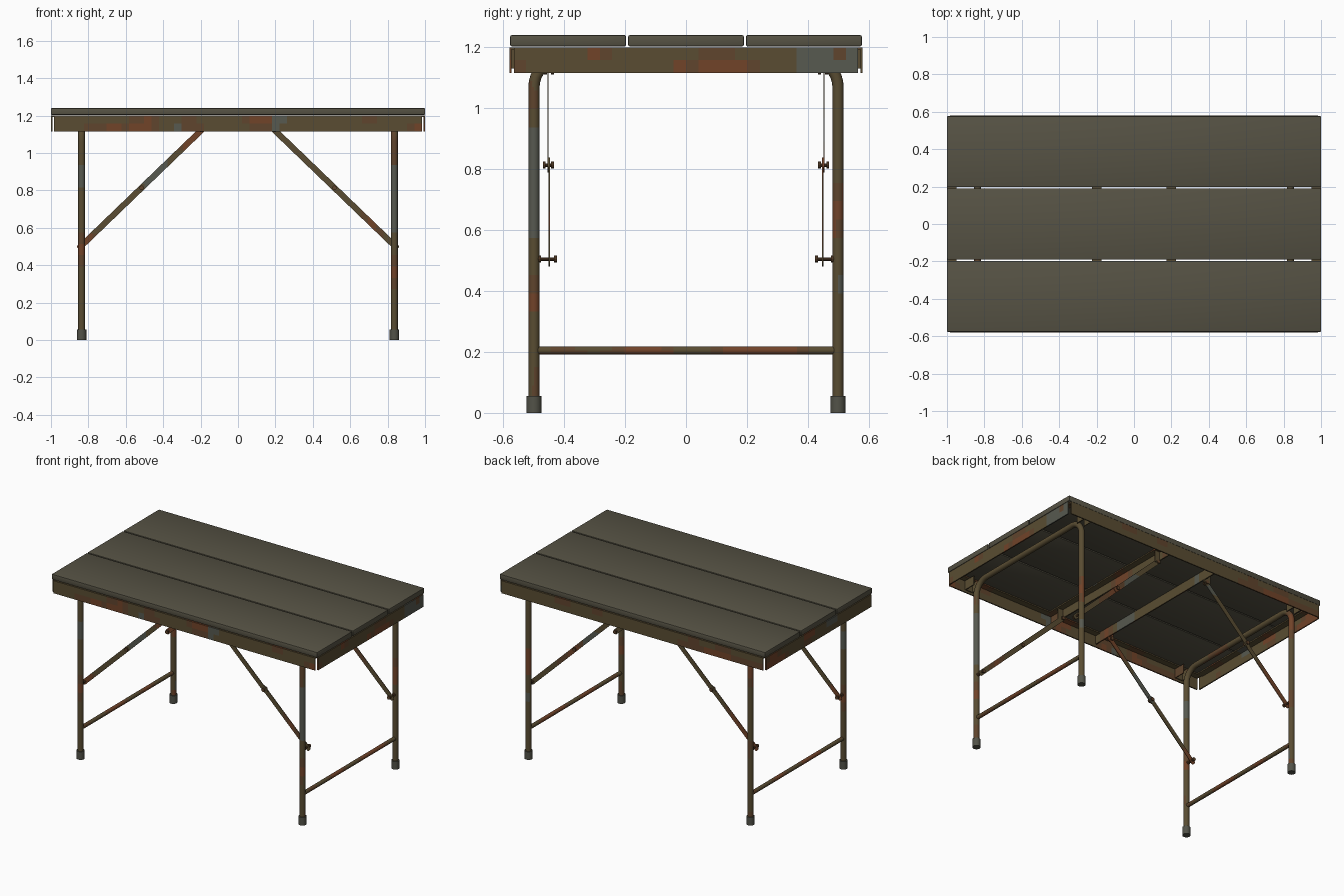
import bpy, bmesh, math
from mathutils import Vector, Matrix, noise

cube = bpy.data.objects.get("Cube")
if cube:
    bpy.data.objects.remove(cube, do_unlink=True)


def material(name, rgb):
    m = bpy.data.materials.new(name)
    m.use_nodes = True
    m.diffuse_color = (*rgb, 1)
    m.node_tree.nodes["Principled BSDF"].inputs["Base Color"].default_value = (*rgb, 1)
    return m


WOOD = material("grey olive boards", (.093, .085, .058))
OLIVE = material("olive brown paint", (.1, .073, .032))
BROWN = material("worn brown", (.115, .058, .026))
RUST = material("rust", (.165, .056, .022))
GREY = material("faded grey paint", (.095, .1, .08))
RUBBER = material("grey rubber", (.085, .085, .065))
PAINT = [OLIVE, BROWN, RUST, GREY]


def weathered(p, bias):
    """Pick a paint index from noise at a face centre."""
    rust = noise.noise(p * 5 + Vector((3, 7, 1))) + bias
    if rust > .36:
        return 2
    if rust > .2:
        return 1
    return 3 if noise.noise(p * 4 + Vector((9, 2, 5))) > .42 else 0


def finish(name, bm, mat=None, bias=0, step=.04):
    """Make the object; painted steel is sliced finely and coloured by patches."""
    if mat is None:
        for axis in range(3):
            vals = [v.co[axis] for v in bm.verts]
            lo, hi = min(vals), max(vals)
            n = int((hi - lo) / step)
            normal = Vector([float(i == axis) for i in range(3)])
            for k in range(1, n):
                bmesh.ops.bisect_plane(bm, geom=bm.verts[:] + bm.edges[:] + bm.faces[:],
                                       plane_co=normal * (lo + (hi - lo) * k / n),
                                       plane_no=normal, dist=1e-5)
        for f in bm.faces:
            c = f.calc_center_median()
            f.material_index = weathered(c, bias + .2 * max(0, .6 - c.z))
    bmesh.ops.recalc_face_normals(bm, faces=bm.faces[:])
    mesh = bpy.data.meshes.new(name)
    bm.to_mesh(mesh)
    bm.free()
    for m in ([mat] if mat else PAINT):
        mesh.materials.append(m)
    ob = bpy.data.objects.new(name, mesh)
    bpy.context.collection.objects.link(ob)
    return ob


def add_box(bm, lo, hi):
    lo, hi = Vector(lo), Vector(hi)
    size = [abs(d) for d in hi - lo]
    m = Matrix.Translation((lo + hi) / 2) @ Matrix.Diagonal((*size, 1))
    return bmesh.ops.create_cube(bm, size=1, matrix=m)


def add_tube(bm, path, r, sides=16):
    """Sweep a circle along a path."""
    path = [Vector(p) for p in path]
    rings = []
    for i, p in enumerate(path):
        t = path[min(i + 1, len(path) - 1)] - path[max(i - 1, 0)]
        t.normalize()
        u = Vector((1, 0, 0))
        w = t.cross(u)
        rings.append([bm.verts.new(p + r * (u * math.cos(a) + w * math.sin(a)))
                      for a in [math.tau * k / sides for k in range(sides)]])
    for a, b in zip(rings, rings[1:]):
        for k in range(sides):
            j = (k + 1) % sides
            bm.faces.new((a[k], a[j], b[j], b[k]))
    bm.faces.new(rings[0])
    bm.faces.new(rings[-1])


SIDES = ((1, "left"), (-1, "right"))
ENDS = ((-1, "front"), (1, "back"))
TOP, LOW, T = 1.2, 1.115, .008

# Table boards
for i, name in enumerate(("front_board", "middle_board", "back_board")):
    y = (i - 1) * .387
    bm = bmesh.new()
    add_box(bm, (-1, y - .193 + .003, TOP + .003), (1, y + .193 - .003, 1.24))
    bmesh.ops.bevel(bm, geom=bm.edges[:], offset=.005, segments=2, affect='EDGES', profile=.5)
    finish(name, bm, WOOD)

# Angle-iron frame, open at the corners
for s, name in ENDS:
    bm = bmesh.new()
    add_box(bm, (-.985, s * .58, LOW), (.985, s * (.58 - T), TOP))
    add_box(bm, (-.985, s * (.58 - T), TOP - T), (.985, s * .53, TOP))
    finish(name + "_rail", bm)
for s, name in SIDES:
    bm = bmesh.new()
    add_box(bm, (s, -.565, LOW), (s * (1 - T), .565, TOP))
    add_box(bm, (s * (1 - T), -.53, TOP - T), (s * .95, .53, TOP))
    finish(name + "_end_rail", bm)
    # Cross rail under the boards
    bm = bmesh.new()
    add_box(bm, (s * .175, -.572, 1.135), (s * (.175 + T), .572, TOP))
    add_box(bm, (s * (.175 + T), -.53, TOP - T), (s * .225, .53, TOP))
    finish(name + "_cross_rail", bm)

LEG_X, LEG_Y, BEND, BEND_Z = .836, .499, .09, 1.07
LEG_BOLT, RAIL_BOLT = Vector((.836, 0, .505)), Vector((.195, 0, 1.122))

for s, side in SIDES:
    # Bent tube: both legs and the top bar in one piece
    half = [(LEG_Y, .03)]
    half += [(LEG_Y - BEND + BEND * math.cos(a), BEND_Z + BEND * math.sin(a))
             for a in [math.pi / 2 * k / 8 for k in range(9)]]
    path = [(s * LEG_X, y, z) for y, z in half]
    path += [(s * LEG_X, -y, z) for y, z in reversed(half)]
    bm = bmesh.new()
    add_tube(bm, path, .0185)
    finish(side + "_leg_frame", bm, step=.06, bias=.03)

    # Lower stretcher
    bm = bmesh.new()
    add_tube(bm, [(s * LEG_X, -.485, .205), (s * LEG_X, .485, .205)], .0135, 12)
    finish(side + "_stretcher", bm, bias=.18)

    for e, end in ENDS:
        tag = f"{end}_{side}_"
        x, y = s * LEG_X, e * LEG_Y

        # Rubber foot
        bm = bmesh.new()
        add_tube(bm, [(x, y, 0), (x, y, .055)], .025, 20)
        finish(tag + "foot", bm, RUBBER)

        # Hinge bracket holding the leg to the long rail
        bm = bmesh.new()
        for d in (-.028, .028):
            add_box(bm, (x + d - .003, e * .572, 1.13), (x + d + .003, e * .49, TOP - T))
        add_box(bm, (x - .028, e * .572, 1.13), (x + .028, e * .566, TOP - T))
        finish(tag + "leg_bracket", bm)

        # Folding brace: two flat bars overlapping at the middle pin
        middle = (LEG_BOLT + RAIL_BOLT) / 2
        direction = (RAIL_BOLT - LEG_BOLT).normalized()
        for a, b, off, name in ((LEG_BOLT, middle, .449, "lower_brace"),
                                (middle, RAIL_BOLT, .453, "upper_brace")):
            a, b = a - direction * .025, b + direction * .025
            bm = bmesh.new()
            length = (b - a).length
            add_box(bm, (-length / 2, -.002, -.016), (length / 2, .002, .016))
            bmesh.ops.bevel(bm, geom=[g for g in bm.edges
                                      if abs(g.verts[0].co.y - g.verts[1].co.y) > .001],
                            offset=.01, segments=3, affect='EDGES', profile=.5)
            slope = math.atan2(-direction.z, direction.x * s)
            c = (a + b) / 2
            bm.transform(Matrix.Translation((s * c.x, e * off, c.z))
                         @ Matrix.Rotation(slope, 4, 'Y'))
            finish(tag + name, bm, bias=.1)

        # Pins with wide heads
        for p, near, far, name in ((LEG_BOLT, .424, .485, "leg_pin"),
                                   (middle, .434, .47, "middle_pin"),
                                   (RAIL_BOLT, .434, .466, "rail_pin")):
            bm = bmesh.new()
            for y0, y1, r in ((near, near + .009, .012), (near, far, .006),
                              (far - .009, far, .012)):
                add_tube(bm, [(s * p.x, e * y0, p.z), (s * p.x, e * y1, p.z)], r, 10)
            finish(tag + name, bm, BROWN)

        # Tab joining the brace to the cross rail
        bm = bmesh.new()
        add_box(bm, (s * .175, e * .457, LOW), (s * .22, e * .462, TOP - T))
        finish(tag + "brace_tab", bm)

# Smooth the round parts, keep corners sharp
bpy.ops.object.select_all(action='DESELECT')
for ob in bpy.context.scene.objects:
    if ob.type == 'MESH':
        ob.select_set(True)
        bpy.context.view_layer.objects.active = ob
bpy.ops.object.shade_smooth_by_angle(angle=math.radians(35))
